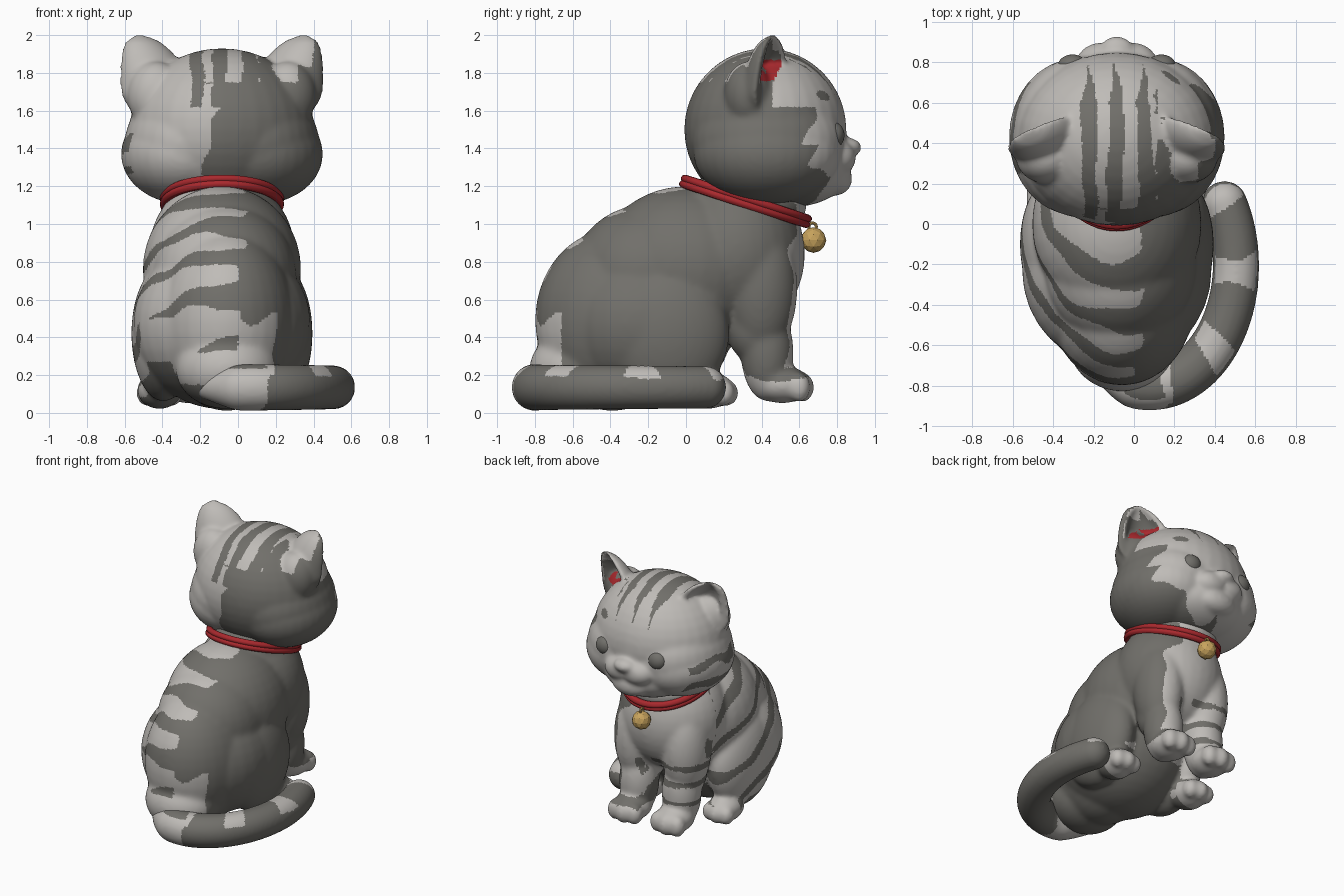
import bpy, bmesh, math
from mathutils import Matrix, Vector, noise

if "Cube" in bpy.data.objects:
    bpy.data.objects.remove(bpy.data.objects["Cube"])

CX = -0.085  # middle line of the head and chest


def material(name, rgb):
    m = bpy.data.materials.new(name)
    m.use_nodes = True
    m.diffuse_color = (*rgb, 1)
    bsdf = m.node_tree.nodes["Principled BSDF"]
    bsdf.inputs["Base Color"].default_value = (*rgb, 1)
    bsdf.inputs["Roughness"].default_value = 0.7
    return m


LIGHT = material("light grey fur", (0.52, 0.50, 0.475))
DARK = material("dark grey fur", (0.165, 0.16, 0.145))
RED = material("red", (0.40, 0.022, 0.027))
GOLD = material("gold", (0.58, 0.37, 0.11))


def ball(bm, centre, radii):
    mat = Matrix.Translation(centre) @ Matrix.Diagonal((*radii, 1))
    bmesh.ops.create_uvsphere(bm, u_segments=32, v_segments=20, radius=1, matrix=mat)


def pair(bm, dx, y, z, radii):
    for side in (-1, 1):
        ball(bm, (CX + side * dx, y, z), radii)


def to_object(bm, name, mats):
    me = bpy.data.meshes.new(name)
    bm.to_mesh(me)
    bm.free()
    for m in mats:
        me.materials.append(m)
    ob = bpy.data.objects.new(name, me)
    bpy.context.collection.objects.link(ob)
    return ob


def sculpt(bm, name, mats, rule, smooth):
    """Fuse overlapping forms into one soft skin, then colour its faces."""
    ob = to_object(bm, name, mats)
    remesh = ob.modifiers.new("fuse", "REMESH")
    remesh.mode = "VOXEL"
    remesh.voxel_size = 0.0125
    soft = ob.modifiers.new("soften", "SMOOTH")
    soft.factor = 0.5
    soft.iterations = smooth
    deps = bpy.context.evaluated_depsgraph_get()
    skin = bpy.data.meshes.new_from_object(ob.evaluated_get(deps))
    ob.modifiers.clear()
    ob.data = skin
    skin.name = name
    skin.materials.clear()
    for m in mats:
        skin.materials.append(m)
    for f in skin.polygons:
        f.use_smooth = True
        f.material_index = int(rule(f.center, f.normal))


def wobble(p, scale=5.0):
    return noise.noise(Vector(p) * scale)


# Body: rump, chest, neck, thighs, legs and paws
def body_colour(p, n):
    x, y, z = p
    w = wobble(p)
    if y > 0.1 and z < 0.18 + w * 0.04 and (y > 0.3 or abs(x - CX) > 0.2):
        return False                                  # paws
    if z < 0.5 and n.z < -0.45 and y < 0.35:
        return True                                   # underside
    if y > 0.25 and z < 0.6 and x < CX:               # bands on one front leg
        return math.cos(z * 45) > 0.35 + n.y * 0.4 + w * 0.5
    if n.y > (0.75 if x > 0 else 0.6) + w * 0.4 and y > 0.3:
        return False                                  # chest
    if n.x > 0.25 + w * 0.3 and x > 0.0:
        return not (y < -0.66 and z < 0.5 + w * 0.3)  # dark flank
    if y > 0.3 and x < CX:
        return n.y < 0.1 and w > 0.15
    s = z + 0.5 * y + w * 0.05
    limit = min(0.6, -0.15 - 2.6 * (x + 0.08))
    if z < 0.5 and y < -0.4:
        limit += 0.8                                  # pale tail root
    return math.cos((s - 0.49) * math.tau / 0.26) > limit


bm = bmesh.new()
ball(bm, (CX, -0.23, 0.47), (0.47, 0.48, 0.45))
ball(bm, (-0.06, -0.39, 0.49), (0.36, 0.41, 0.48))
ball(bm, (-0.07, -0.20, 0.72), (0.38, 0.41, 0.385))
ball(bm, (-0.06, -0.58, 0.23), (0.27, 0.25, 0.21))
ball(bm, (CX, 0.00, 0.76), (0.42, 0.48, 0.44))
ball(bm, (CX, 0.27, 0.84), (0.39, 0.36, 0.42))
ball(bm, (CX, 0.31, 1.10), (0.30, 0.33, 0.20))
ball(bm, (CX, 0.20, 0.55), (0.30, 0.20, 0.20))
pair(bm, 0.31, -0.10, 0.42, (0.17, 0.33, 0.36))
pair(bm, 0.20, 0.40, 0.66, (0.17, 0.19, 0.36))
pair(bm, 0.18, 0.37, 0.46, (0.14, 0.16, 0.20))
pair(bm, 0.18, 0.43, 0.32, (0.14, 0.14, 0.26))
pair(bm, 0.18, 0.51, 0.15, (0.135, 0.15, 0.10))
pair(bm, 0.33, 0.11, 0.12, (0.12, 0.15, 0.10))
for toe in (-1, 0, 1):
    for side in (-1, 1):
        reach = 0.02 * (1 - abs(toe))
        ball(bm, (CX + side * 0.18 + toe * 0.08, 0.60 + reach, 0.135), (0.06, 0.06, 0.08))
        ball(bm, (CX + side * 0.33 + toe * 0.07, 0.20 + reach, 0.105), (0.055, 0.06, 0.07))
sculpt(bm, "body", [LIGHT, DARK], body_colour, 26)


# Head: skull, cheeks, muzzle and hollow ears
def ear(bm, side):
    """Loft a crescent section up to a rounded tip, open forwards and outwards."""
    rows, cols = 14, 18
    turn = Matrix.Rotation(side * -0.44, 3, "Z")
    loops = []
    for i in range(rows + 1):
        v = i / rows
        outer = 0.18 * (1 - v ** 2.5) ** 0.6 * min(1, 0.6 + 1.6 * v) + 0.035
        inner = max(outer - 0.06, outer * 0.1)
        centre = Vector((CX + side * (0.34 + 0.10 * v * v), 0.45 + 0.02 * v, 1.57 + 0.43 * v))
        angles = [(j / cols * 2 - 1) * 1.6 for j in range(cols + 1)]
        section = [(outer, a) for a in angles] + [(inner, a) for a in reversed(angles)]
        loops.append([bm.verts.new(centre + turn @ Vector((r * math.sin(a), -0.75 * r * math.cos(a), 0)))
                      for r, a in section])
    for low, high in zip(loops, loops[1:]):
        for k in range(len(low)):
            bm.faces.new((low[k - 1], low[k], high[k], high[k - 1]))
    bm.faces.new(loops[0][::-1])
    bm.faces.new(loops[-1])


def head_colour(p, n):
    x, y, z = p
    hx, w = x - CX, wobble(p)
    inward = n.x * 0.42 + n.y * 0.9
    if 0.22 < hx < 0.5 and 1.72 < z < 1.92 and inward > 0.25 and y < 0.62 - 0.4 * hx:
        return 2 if n.x > 0.3 and 1.76 < z < 1.87 else 1   # ear lining
    for c, wide in ((-0.135, 0.034), (-0.01, 0.038), (0.14, 0.038)):
        taper = 1 if y < 0.6 else max(0, (0.8 - y) / 0.2)
        if z > 1.62 and abs(hx - c + w * 0.03) < wide * taper:
            return 1                                  # crown stripes
    if hx > 0.15 and n.y < -0.1 and z > 1.7 + 0.6 * (x - 0.12) and n.x < 0.35:
        return 0                                      # pale ear back
    edge = (0.60 if z > 1.42 else 0.72) + w * 0.15
    if z > 1.62 and hx > 0.2:
        edge = 0.46
    if hx > -0.06 + w * 0.12 and y < edge and (z < 1.75 or n.x > 0.35):
        return 1                                      # dark side
    if hx < -0.3 and 0.25 < y < 0.7 and z < 1.5:      # cheek stripes
        return min(abs(z - 1.28 - w * 0.08), abs(z - 1.42 - w * 0.08)) < 0.03
    return y > 0.55 and math.hypot(hx - 0.27, (z - 1.68) * 1.6) < 0.042 + w * 0.02   # brow spot


bm = bmesh.new()
ball(bm, (CX, 0.42, 1.50), (0.49, 0.43, 0.43))
pair(bm, 0.17, 0.43, 1.43, (0.345, 0.40, 0.30))
pair(bm, 0.20, 0.43, 1.37, (0.335, 0.39, 0.265))
ball(bm, (CX, 0.56, 1.28), (0.34, 0.30, 0.19))
pair(bm, 0.07, 0.80, 1.35, (0.13, 0.10, 0.095))
ball(bm, (CX, 0.79, 1.24), (0.15, 0.09, 0.09))
ball(bm, (CX, 0.86, 1.405), (0.085, 0.07, 0.05))
ball(bm, (CX, 0.79, 1.47), (0.10, 0.06, 0.10))
pair(bm, 0.35, 0.33, 1.68, (0.15, 0.13, 0.18))
for side in (-1, 1):
    ear(bm, side)
sculpt(bm, "head", [LIGHT, DARK, RED], head_colour, 16)

# Eyes
for name, side in (("left_eye", 1), ("right_eye", -1)):
    bm = bmesh.new()
    ball(bm, (CX + side * 0.22, 0.782, 1.47), (0.072, 0.057, 0.068))
    eye = to_object(bm, name, [DARK])
    for f in eye.data.polygons:
        f.use_smooth = True


# Tail curled round one side
def tail_colour(p, n):
    t = math.atan2((p.y + 0.2) / 0.6, (p.x - 0.08) / 0.425)
    w = wobble(p)
    if p.x < 0.12 + w * 0.1:
        return p.z > 0.235 and p.x > -0.1
    return not (math.cos(t * 9 + 0.5) > 0.35 + w * 0.6 and n.z > 0.45 + w * 0.3)


bm = bmesh.new()
STEPS = 48
for i in range(STEPS + 1):
    t = math.radians(-130 + 160 * i / STEPS)
    r = min(0.05 + 0.008 * i, 0.127 - 0.014 * i / STEPS)
    ball(bm, (0.08 + 0.425 * math.cos(t), -0.2 + 0.6 * math.sin(t), 0.135), (r, r, r))
sculpt(bm, "tail", [LIGHT, DARK], tail_colour, 10)

# Collar: two stitched bands, sloping down towards the chest
slope = Matrix.Rotation(math.radians(-18), 3, "X")
for name, offset in (("collar_upper_band", 0.015), ("collar_lower_band", -0.015)):
    bpy.ops.mesh.primitive_torus_add(major_radius=0.326, minor_radius=0.024, major_segments=64,
                                     minor_segments=12, rotation=(math.radians(-18), 0, 0),
                                     location=Vector((CX, 0.315, 1.12)) + slope @ Vector((0, 0, offset)))
    collar = bpy.context.object
    collar.name = name
    collar.scale = (0.94, 1.04, 0.9)
    collar.data.materials.append(RED)
    bpy.ops.object.shade_smooth_by_angle()

# Bell and its hanging ring
bpy.ops.mesh.primitive_ico_sphere_add(subdivisions=2, radius=0.068, location=(CX - 0.01, 0.675, 0.915))
bell = bpy.context.object
bell.name = "bell"
bell.data.materials.append(GOLD)
bpy.ops.mesh.primitive_torus_add(major_radius=0.02, minor_radius=0.008, major_segments=24,
                                 minor_segments=8, location=(CX - 0.01, 0.67, 0.985),
                                 rotation=(0, math.pi / 2, 0))
ring = bpy.context.object
ring.name = "bell_ring"
ring.data.materials.append(GOLD)
